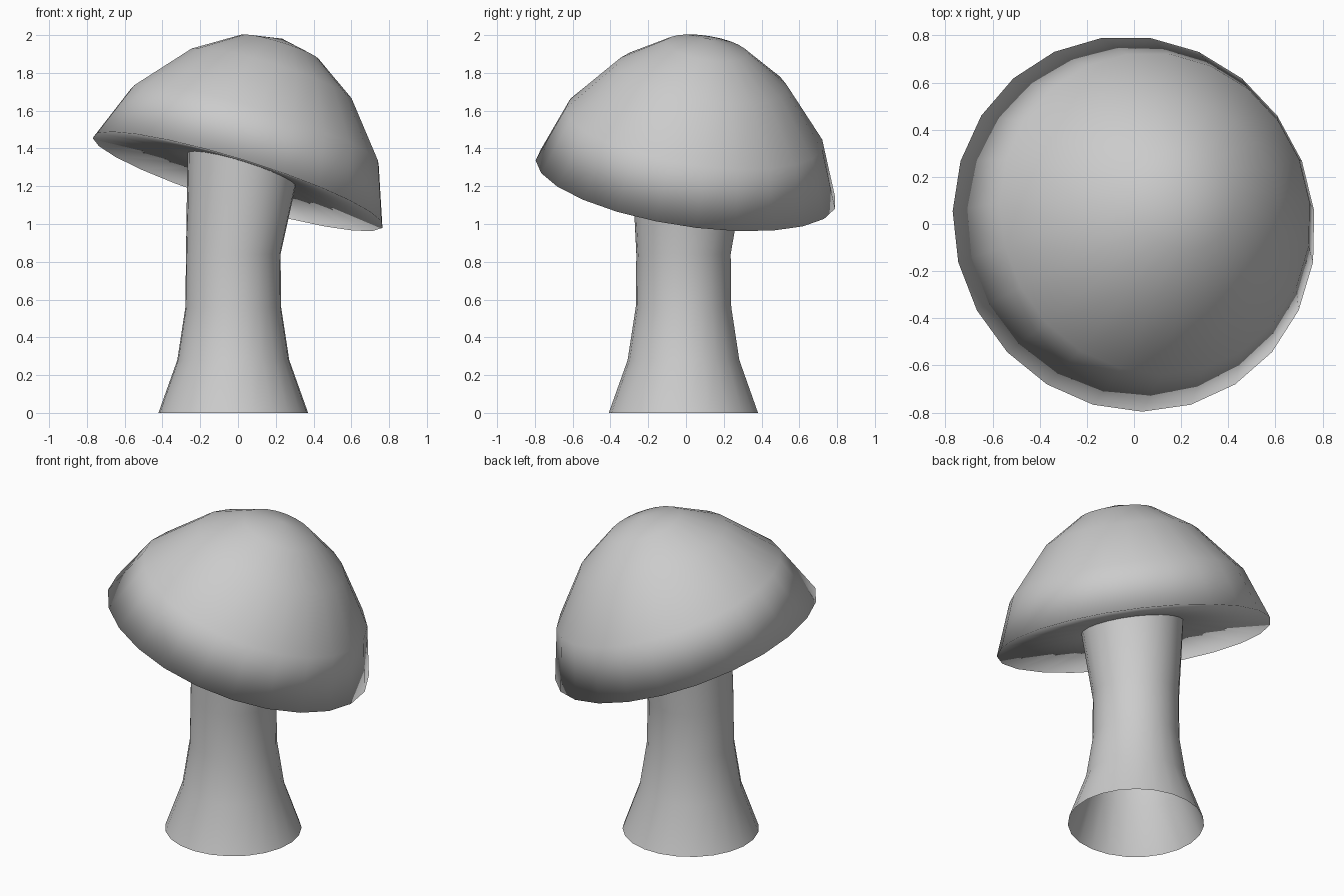
import bpy, bmesh, math
from mathutils import Vector, Matrix

if "Cube" in bpy.data.objects:
    bpy.data.objects.remove(bpy.data.objects["Cube"])

SIDES = 23
AXIS = Vector((0.31, 0.155, 1)).normalized()      # tilt of the cap
TILT = Vector((0, 0, 1)).rotation_difference(AXIS).to_matrix().to_4x4()
CAP = Matrix.Translation((0, 0, 1.225)) @ TILT    # frame of the cap rim


def stem_frame(z):
    return Matrix.Translation((-0.025, -0.012, z))


def loft(name, rings):
    """Join (frame, radius, height) rings; radius 0 makes a closing point."""
    bm = bmesh.new()
    loops = []
    for frame, r, h in rings:
        inv = frame.to_3x3().inverted()
        u = inv @ Vector((0, -1, 0))               # keep rings aligned
        start = math.atan2(u.y, u.x)
        n = SIDES if r else 1
        loops.append([bm.verts.new(frame @ Vector((
            r * math.cos(start + 2 * math.pi * i / SIDES),
            r * math.sin(start + 2 * math.pi * i / SIDES), h)))
            for i in range(n)])
    for a, b in zip(loops, loops[1:]):
        for i in range(SIDES):
            j = (i + 1) % SIDES
            if len(b) == 1:
                bm.faces.new((a[i], a[j], b[0]))
            else:
                bm.faces.new((a[i], a[j], b[j], b[i]))
    for f in bm.faces:
        f.smooth = True
    me = bpy.data.meshes.new(name)
    bm.to_mesh(me)
    bm.free()
    ob = bpy.data.objects.new(name, me)
    bpy.context.collection.objects.link(ob)
    return ob


# Tilted cap: shallow hollow underside, rim, then dome
loft("mushroom_cap", [(CAP, r, h) for r, h in (
    (0.30, 0.066), (0.805, 0), (0.69, 0.307), (0.453, 0.592),
    (0.22, 0.748), (0, 0.80))])

# Flared stem, open at the base, meeting the tilted underside
loft("mushroom_stem", [(stem_frame(z), r, 0) for z, r in (
    (0, 0.397), (0.28, 0.297), (0.56, 0.254), (0.84, 0.251))]
    + [(CAP, 0.30, 0.066)])
